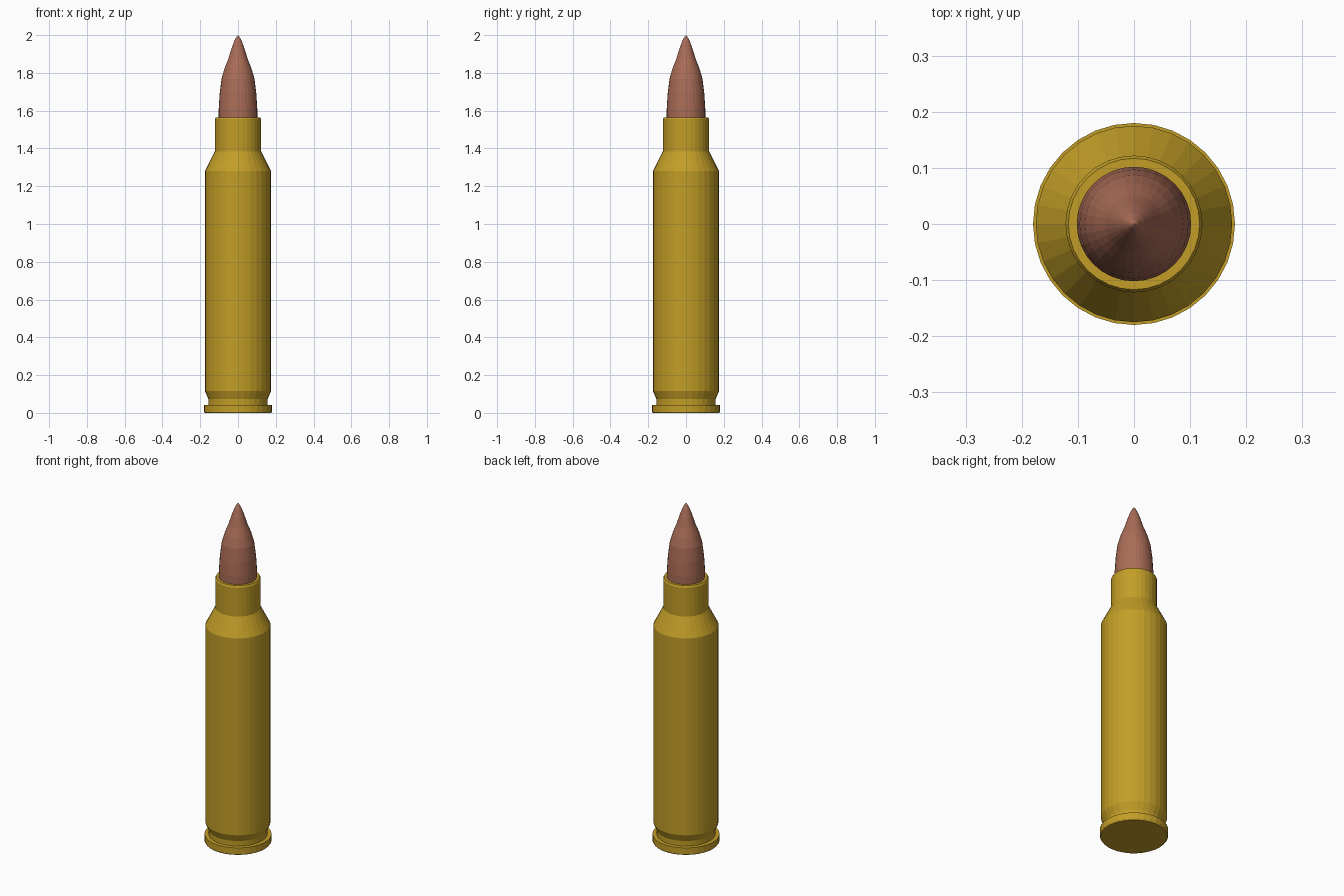
import bpy
import bmesh
from math import cos, sin, tau

SIDES = 32

cube = bpy.data.objects.get("Cube")
if cube:
    bpy.data.objects.remove(cube, do_unlink=True)


def make_material(name, rgb):
    mat = bpy.data.materials.new(name)
    mat.use_nodes = True
    color = (*rgb, 1.0)
    mat.diffuse_color = color
    shader = next(n for n in mat.node_tree.nodes if n.type == "BSDF_PRINCIPLED")
    shader.inputs["Base Color"].default_value = color
    return mat


def lathe(name, profile, mat):
    """Turn (radius, height) points around z; radius 0 makes a closed pole."""
    bm = bmesh.new()
    rings = []
    for r, z in profile:
        count = SIDES if r > 0 else 1
        rings.append([bm.verts.new((r * cos(tau * i / SIDES), r * sin(tau * i / SIDES), z))
                      for i in range(count)])
    for low, high in zip(rings, rings[1:]):
        for i in range(SIDES):
            j = (i + 1) % SIDES
            corners = [low[i % len(low)], low[j % len(low)],
                       high[j % len(high)], high[i % len(high)]]
            bm.faces.new(list(dict.fromkeys(corners)))
    # Cap any end that is still open
    for ring in (rings[0], rings[-1]):
        if len(ring) > 1:
            bm.faces.new(ring)
    bmesh.ops.recalc_face_normals(bm, faces=bm.faces)
    mesh = bpy.data.meshes.new(name)
    bm.to_mesh(mesh)
    bm.free()
    mesh.materials.append(mat)
    obj = bpy.data.objects.new(name, mesh)
    bpy.context.collection.objects.link(obj)
    return obj


brass = make_material("brass", (0.54, 0.34, 0.02))
copper = make_material("copper", (0.40, 0.15, 0.095))

# Casing: rim, extractor groove, straight body, shoulder, neck and lip
lathe("casing", [
    (0.176, 0.0), (0.18, 0.006), (0.18, 0.043), (0.157, 0.043),
    (0.157, 0.073), (0.175, 0.115), (0.175, 1.28), (0.122, 1.385),
    (0.122, 1.555), (0.117, 1.565), (0.1, 1.565),
], brass)

# Pointed tip seated in the neck
lathe("tip", [
    (0.102, 1.5), (0.102, 1.61), (0.097, 1.69), (0.087, 1.77),
    (0.071, 1.825), (0.051, 1.875), (0.034, 1.93), (0.019, 1.97),
    (0.007, 1.993), (0.0, 2.0),
], copper)
